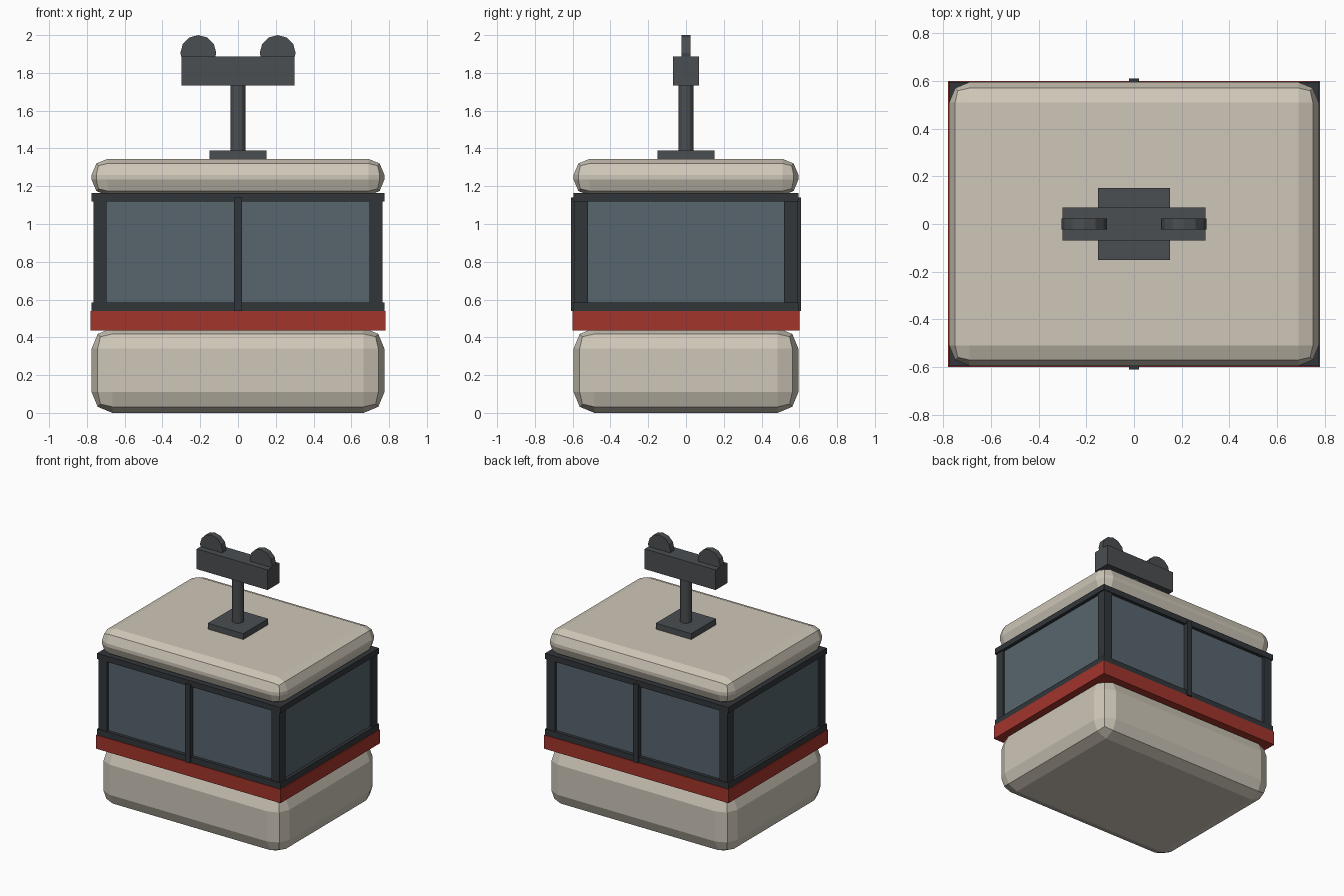
import bpy
from math import pi

if "Cube" in bpy.data.objects:
    bpy.data.objects.remove(bpy.data.objects["Cube"])


def material(name, rgb):
    m = bpy.data.materials.new(name)
    m.diffuse_color = (*rgb, 1)
    m.use_nodes = True
    m.node_tree.nodes["Principled BSDF"].inputs["Base Color"].default_value = m.diffuse_color
    return m


CREAM = material("cream_paint", (0.62, 0.57, 0.48))
RED = material("red_paint", (0.36, 0.035, 0.025))
FRAME = material("dark_frame", (0.032, 0.037, 0.042))
STEEL = material("steel", (0.07, 0.077, 0.082))
GLASS = material("tinted_glass", (0.095, 0.13, 0.155))


def box(name, x, y, z, mat, bevel=0):
    """Box from (min, max) ranges, optionally with two-step rounded edges."""
    bpy.ops.mesh.primitive_cube_add(size=1, location=[sum(r) / 2 for r in (x, y, z)])
    ob = bpy.context.object
    ob.name = name
    ob.scale = [r[1] - r[0] for r in (x, y, z)]
    bpy.ops.object.transform_apply(location=False, rotation=False, scale=True)
    ob.data.materials.append(mat)
    if bevel:
        mod = ob.modifiers.new("rounded_edges", 'BEVEL')
        mod.width = bevel
        mod.segments = 2
    return ob


def cylinder(name, radius, depth, loc, mat, rot=(0, 0, 0)):
    bpy.ops.mesh.primitive_cylinder_add(vertices=12, radius=radius, depth=depth,
                                        location=loc, rotation=rot)
    ob = bpy.context.object
    ob.name = name
    ob.data.materials.append(mat)
    return ob


def span(half, centre=0):
    return (centre - half, centre + half)


# Cabin shell: rounded tub, red belt and rounded roof
box("lower_body", span(0.775), span(0.595), (0, 0.45), CREAM, 0.11)
box("belt_band", span(0.78), span(0.6), (0.435, 0.54), RED)
box("roof", span(0.775), span(0.595), (1.15, 1.345), CREAM, 0.085)

# Window area: glass block between two rails
box("window_glass", span(0.75), span(0.57), (0.53, 1.15), GLASS)
box("lower_rail", span(0.775), span(0.595), (0.54, 0.585), FRAME)
box("upper_rail", span(0.775), span(0.595), (1.12, 1.163), FRAME)

# Corner posts and centre mullions
for sy, side in ((-1, "front"), (1, "back")):
    for sx, hand in ((-1, "left"), (1, "right")):
        box(f"{side}_{hand}_post", span(0.035, 0.73 * sx), span(0.035, 0.555 * sy),
            (0.54, 1.14), FRAME)
    box(f"{side}_mullion", span(0.02), span(0.02, 0.59 * sy), (0.54, 1.14), FRAME)

# Hanger: base plate, arm, grip carriage and two cable wheels
box("hanger_base", span(0.15), span(0.15), (1.335, 1.39), STEEL)
cylinder("hanger_arm", 0.04, 0.39, (0, 0, 1.565), STEEL)
box("grip_carriage", span(0.3), span(0.07), (1.733, 1.887), STEEL)
for sx, hand in ((-1, "left"), (1, "right")):
    cylinder(f"{hand}_wheel", 0.095, 0.046, (0.21 * sx, 0, 1.905), STEEL, (pi / 2, 0, 0))
